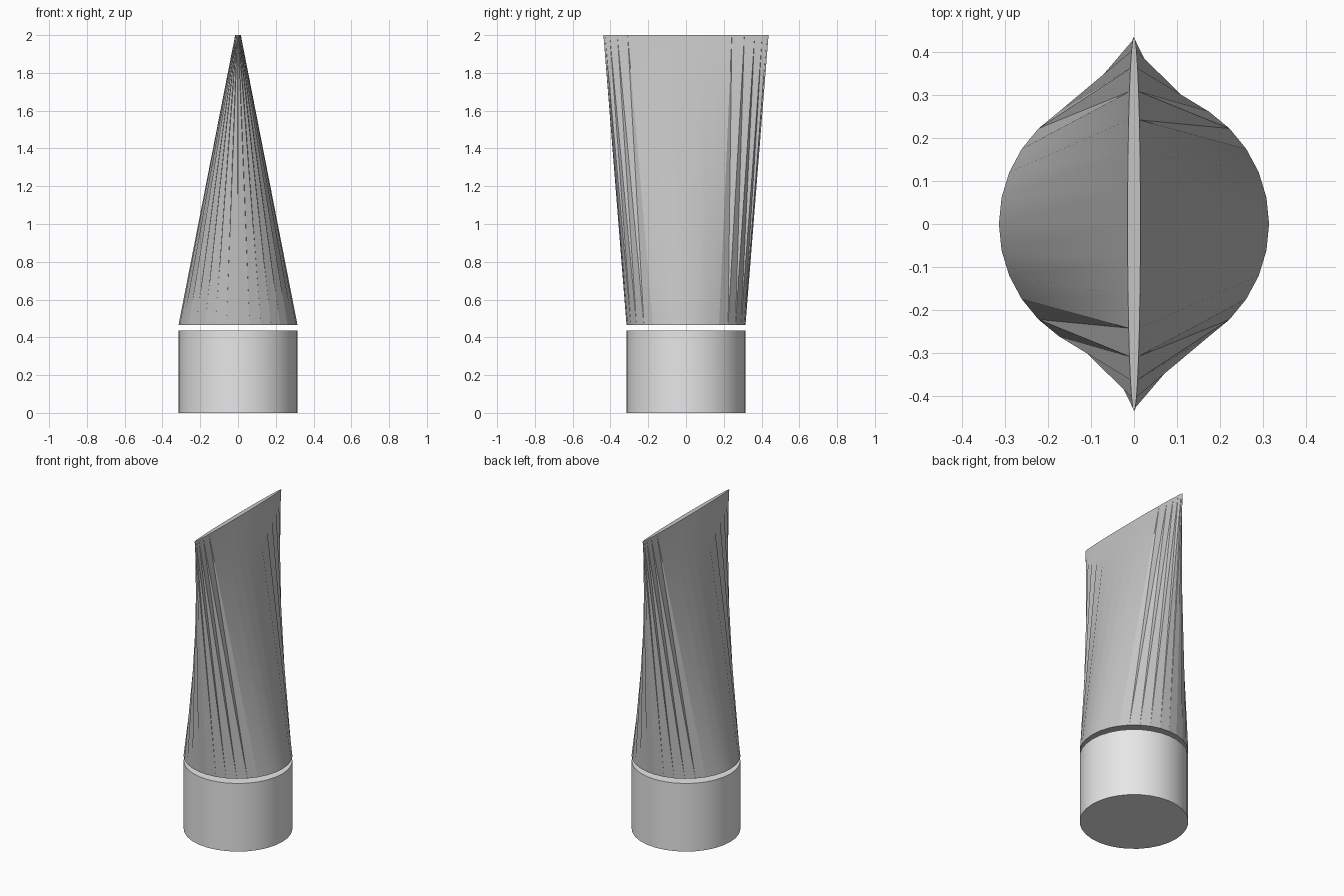
import bpy, bmesh, math

if "Cube" in bpy.data.objects:
    bpy.data.objects.remove(bpy.data.objects["Cube"])

SIDES = 32
RADIUS = 0.315


def material(name, value):
    m = bpy.data.materials.new(name)
    m.diffuse_color = (value, value, value, 1)
    m.use_nodes = True
    m.node_tree.nodes["Principled BSDF"].inputs["Base Color"].default_value = m.diffuse_color
    return m


def ring(bm, rx, ry, z):
    return [bm.verts.new((rx * math.cos(2 * math.pi * i / SIDES),
                          ry * math.sin(2 * math.pi * i / SIDES), z))
            for i in range(SIDES)]


def loft(name, bottom, top, mat):
    """Closed solid between two elliptical rings given as (rx, ry, z)."""
    bm = bmesh.new()
    b, t = ring(bm, *bottom), ring(bm, *top)
    for i in range(SIDES):
        j = (i + 1) % SIDES
        bm.faces.new((b[i], b[j], t[i]))
        bm.faces.new((b[j], t[j], t[i]))
    bm.faces.new(b[::-1])
    bm.faces.new(t)
    mesh = bpy.data.meshes.new(name)
    bm.to_mesh(mesh)
    bm.free()
    mesh.materials.append(mat)
    obj = bpy.data.objects.new(name, mesh)
    bpy.context.collection.objects.link(obj)
    bpy.ops.object.select_all(action='DESELECT')
    obj.select_set(True)
    bpy.context.view_layer.objects.active = obj
    bpy.ops.object.shade_smooth_by_angle(angle=math.radians(30))
    return obj


# Round screw cap the tube stands on
loft("cap", (RADIUS, RADIUS, 0), (RADIUS, RADIUS, 0.435),
     material("light grey", 0.8))

# Tube body, round at the bottom and pinched to a flat crimp at the top
loft("tube_body", (RADIUS, RADIUS, 0.465), (0.015, 0.437, 2.0),
     material("mid grey", 0.56))
